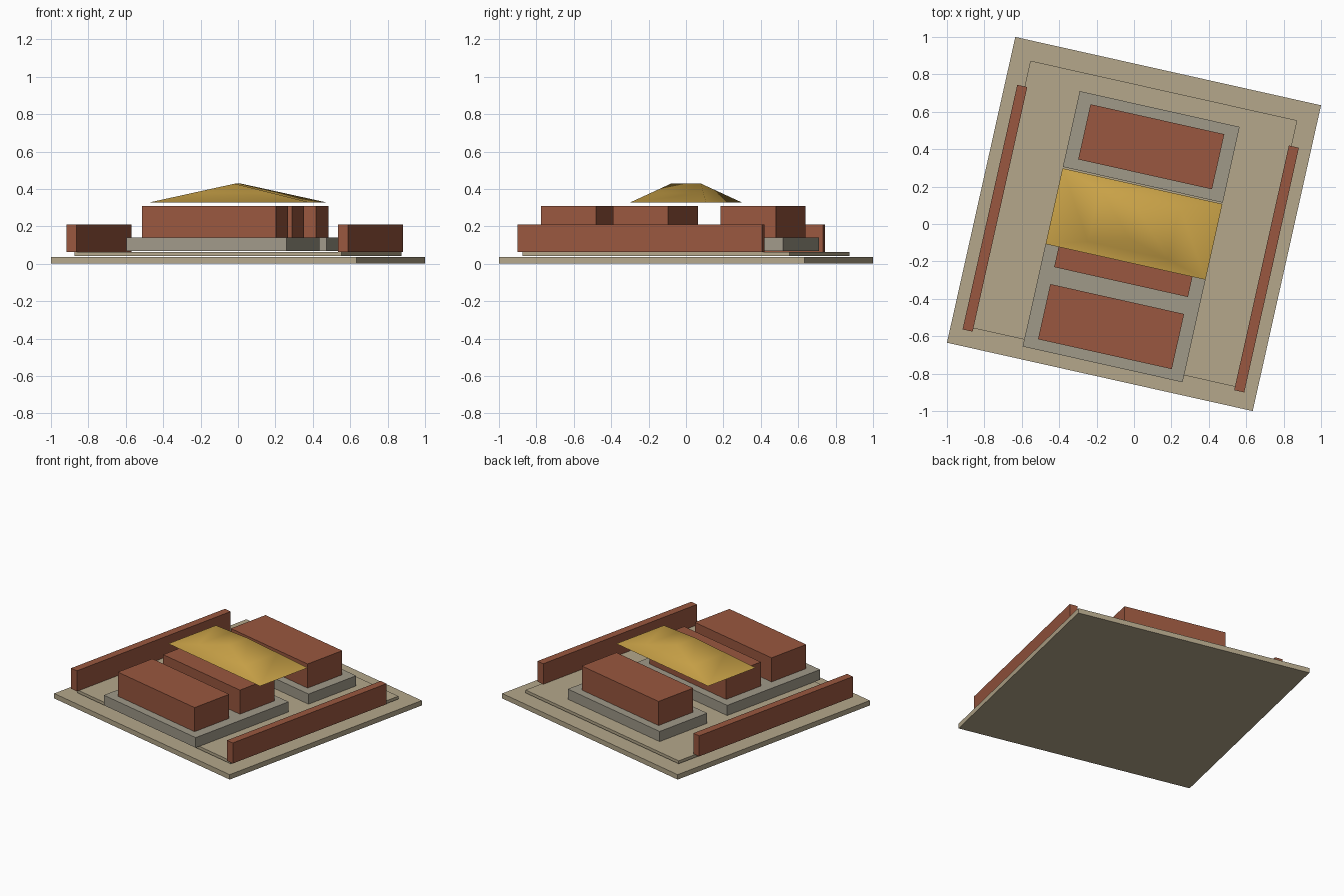
import bpy, bmesh, math
from mathutils import Matrix, Vector

if "Cube" in bpy.data.objects:
    bpy.data.objects.remove(bpy.data.objects["Cube"])

TURN = Matrix.Rotation(math.radians(-12.6), 4, 'Z')   # whole site is turned on plan


def material(name, rgb):
    m = bpy.data.materials.new(name)
    m.diffuse_color = (*rgb, 1)
    m.use_nodes = True
    m.node_tree.nodes["Principled BSDF"].inputs["Base Color"].default_value = m.diffuse_color
    return m


SAND = material("sand_paving", (0.46, 0.39, 0.26))
STONE = material("grey_stone", (0.35, 0.32, 0.25))
RED = material("red_wall", (0.32, 0.095, 0.05))
GOLD = material("gold_tile", (0.60, 0.37, 0.065))


def add_object(name, bm, mat):
    bmesh.ops.recalc_face_normals(bm, faces=bm.faces)
    me = bpy.data.meshes.new(name)
    bm.to_mesh(me)
    bm.free()
    me.materials.append(mat)
    ob = bpy.data.objects.new(name, me)
    ob.matrix_world = TURN
    bpy.context.collection.objects.link(ob)
    return ob


def box(name, x, y, z, mat):
    """Box from (min, max) ranges along the site's own axes."""
    bm = bmesh.new()
    size = [r[1] - r[0] for r in (x, y, z)]
    mid = Vector([(r[1] + r[0]) / 2 for r in (x, y, z)])
    bmesh.ops.create_cube(bm, size=1, matrix=Matrix.Translation(mid) @ Matrix.Diagonal((*size, 1)))
    return add_object(name, bm, mat)


# Ground slabs
box("base_slab", (-0.8375, 0.8375), (-0.8375, 0.8375), (0, 0.035), SAND)
box("courtyard_slab", (-0.731, 0.731), (-0.731, 0.731), (0.042, 0.063), SAND)

# Stone terraces
for name, y in (("front_terrace", (-0.769, 0.041)), ("back_terrace", (0.215, 0.630))):
    box(name, (-0.438, 0.438), y, (0.067, 0.139), STONE)

# Three halls
for name, y in (("front_hall", -0.562), ("middle_hall", -0.167), ("back_hall", 0.423)):
    box(name, (-0.3665, 0.3665), (y - 0.151, y + 0.151), (0.139, 0.31), RED)

# Side walls
for name, x in (("left_wall", -0.744), ("right_wall", 0.744)):
    box(name, (x - 0.0275, x + 0.0275), (-0.75, 0.59), (0.064, 0.21), RED)

# Hipped roof: eave ring, middle ring, then a short ridge
bm = bmesh.new()
rings = []
for hx, hy, z in ((0.438, 0.2075, 0.328), (0.219, 0.145, 0.378)):
    rings.append([bm.verts.new((sx * hx, sy * hy, z))
                  for sx, sy in ((-1, -1), (1, -1), (1, 1), (-1, 1))])
front, back = [bm.verts.new((0, s * 0.083, 0.428)) for s in (-1, 1)]
low, mid = rings
for i in range(4):
    j = (i + 1) % 4
    bm.faces.new((low[i], low[j], mid[j], mid[i]))
bm.faces.new((mid[0], mid[1], front))
bm.faces.new((mid[1], mid[2], back, front))
bm.faces.new((mid[2], mid[3], back))
bm.faces.new((mid[3], mid[0], front, back))
for f in bm.faces:
    f.smooth = True
    if f.normal.z < 0:
        f.normal_flip()
add_object("hipped_roof", bm, GOLD)
